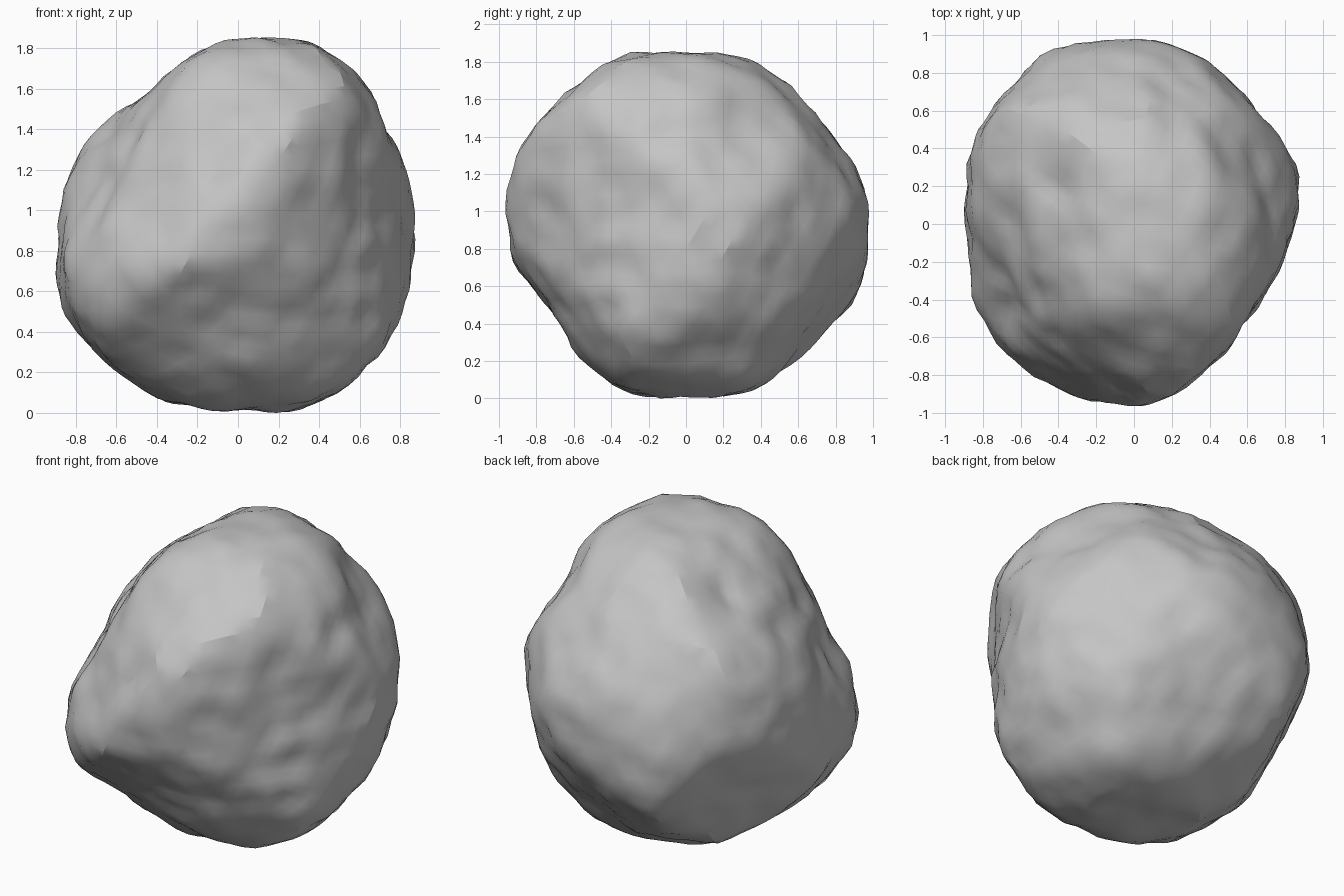
import bpy
import bmesh
from math import atan2, cos, exp, hypot, pi, radians, sin
from mathutils import Vector, noise

cube = bpy.data.objects.get("Cube")
if cube:
    bpy.data.objects.remove(cube, do_unlink=True)

MIDDLE = Vector((0, 0, 0.93))


def swept_outline(azimuth, elevation, start, radii):
    """An outline in hundredths, evenly spaced counter-clockwise, with its plane."""
    a, e = radians(azimuth), radians(elevation)
    right = Vector((-sin(a), cos(a), 0))
    up = Vector((-sin(e) * cos(a), -sin(e) * sin(a), cos(e)))
    return right, up, radians(start), radii


# The rock is the soft intersection of outlines swept along these axes
front_outline = swept_outline(-90, 0, 0, [88, 87, 96, 92, 79, 83, 88, 94, 93, 90, 96, 90])
side_outline = swept_outline(0, 0, 0, [97, 92, 94, 92, 98, 96, 98, 84, 93, 93, 93, 96])
top_outline = swept_outline(-90, 90, 15, [89, 90, 96, 100, 98, 91, 89, 98, 96, 91, 79, 78])
front_corner = swept_outline(-45, 30, 15, [92, 88, 94, 84, 77, 78, 102, 87, 93, 96, 90, 88])
back_corner = swept_outline(135, 30, 15, [84, 89, 95, 103, 84, 88, 89, 88, 92, 95, 97, 100])
under_corner = swept_outline(45, -30, 0, [97, 94, 94, 95, 97, 91, 79, 83, 89, 94, 95, 87])
OUTLINES = [front_outline, side_outline, top_outline,
            front_corner, back_corner, under_corner]

# Shallow dents, each centred on a point near the surface
DENTS = [Vector(p) - MIDDLE for p in (
    (-0.1, -0.85, 1.2), (-0.6, 0, 1.35), (-0.4, 0.2, 1.6),
    (-0.55, -0.35, 1.4), (0.6, -0.5, 1.3), (0.25, -0.7, 0.5))]
DENT_WIDTH = 0.12
DENT_DEPTH = 0.03


def outline_radius(start_angle, radii, angle):
    """Radius of a closed outline at an angle, on a smooth curve through its samples."""
    count = len(radii)
    step = ((angle - start_angle) / (2 * pi) % 1) * count
    i = int(step)
    t = step - i
    before, start, end, after = (radii[(i + k) % count] for k in (-1, 0, 1, 2))
    bend = (2 * before - 5 * start + 4 * end - after) * t
    twist = (3 * (start - end) + after - before) * t * t
    return (start + t * (end - before + bend + twist) / 2) / 100


def rock_radius(direction, sharpness=45, swell=1.017):
    """Soft minimum of the limits that all the outlines set along a direction."""
    total = 0
    for right, up, start, radii in OUTLINES:
        across, along = direction.dot(right), direction.dot(up)
        reach = max(hypot(across, along), 0.01)
        limit = outline_radius(start, radii, atan2(along, across)) / reach
        total += limit ** -sharpness
    return swell * total ** (-1 / sharpness)


def relief(point, direction):
    """Lumps, fine roughness and dents on top of the main form."""
    height = 0.02 * noise.noise(point * 3) + 0.022 * noise.noise(point * 7)
    for dent in DENTS:
        distance = (direction - dent.normalized()).length
        height -= DENT_DEPTH * exp(-(distance / DENT_WIDTH) ** 2)
    return height


# Rock body
bm = bmesh.new()
bmesh.ops.create_icosphere(bm, subdivisions=5, radius=1)
directions = [v.co.normalized() for v in bm.verts]
for v, direction in zip(bm.verts, directions):
    v.co = direction * rock_radius(direction)
for _ in range(2):
    bmesh.ops.smooth_vert(bm, verts=bm.verts, factor=0.5,
                          use_axis_x=True, use_axis_y=True, use_axis_z=True)
for v, direction in zip(bm.verts, directions):
    v.co += direction * relief(v.co, direction)

# Rest the rock on the ground
lowest = min(v.co.z for v in bm.verts)
bmesh.ops.translate(bm, verts=bm.verts, vec=(0, 0, -lowest))

mesh = bpy.data.meshes.new("rock")
bm.to_mesh(mesh)
bm.free()
rock = bpy.data.objects.new("rock", mesh)
bpy.context.collection.objects.link(rock)

# Grey stone
stone = bpy.data.materials.new("grey stone")
stone.use_nodes = True
colour = (0.56, 0.56, 0.56, 1)
stone.diffuse_color = colour
stone.node_tree.nodes["Principled BSDF"].inputs["Base Color"].default_value = colour
mesh.materials.append(stone)

# Smooth stone with a few sharp chips
bpy.ops.object.select_all(action="DESELECT")
rock.select_set(True)
bpy.context.view_layer.objects.active = rock
bpy.ops.object.shade_smooth_by_angle(angle=radians(20))
